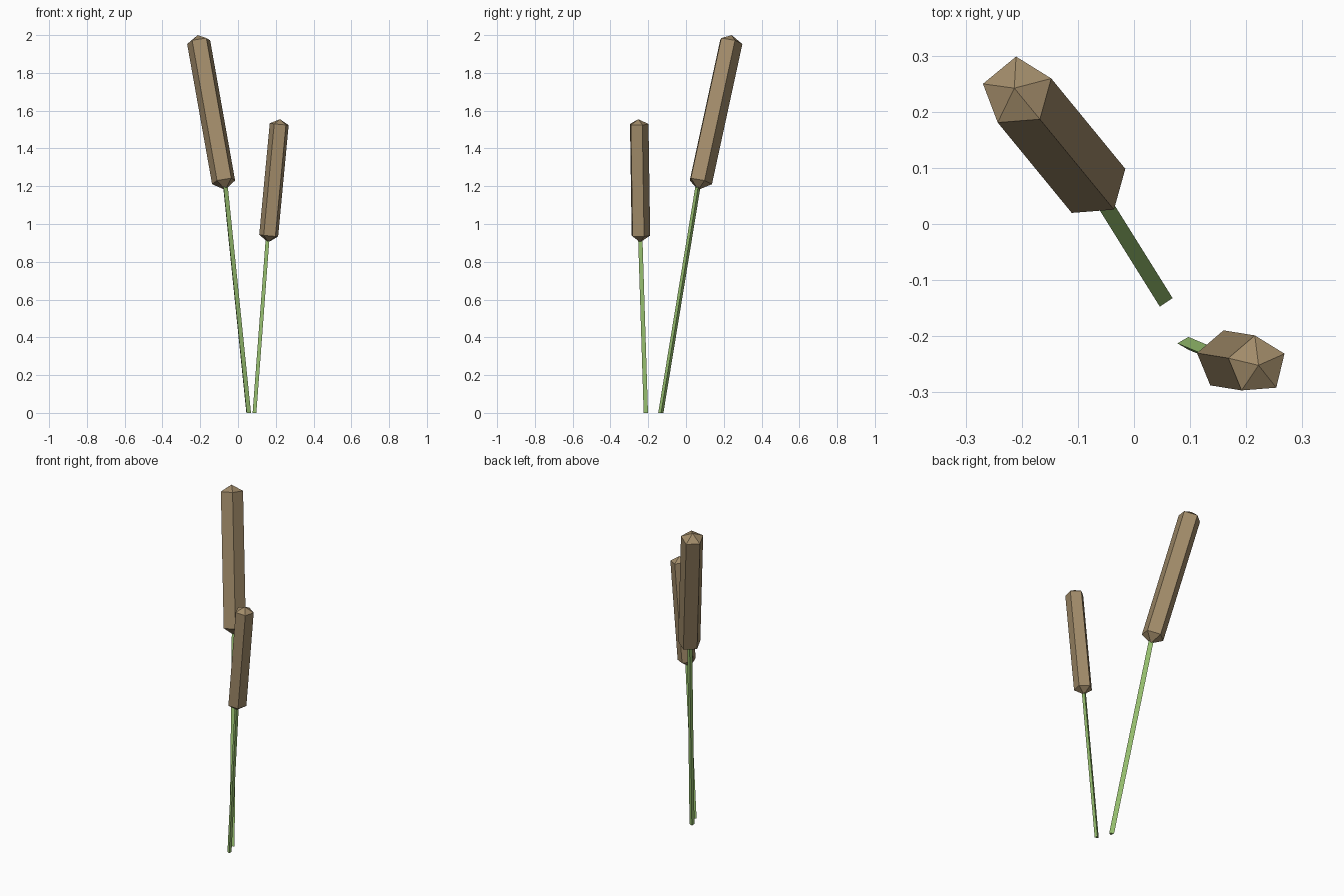
import bpy, bmesh, math
from mathutils import Vector

if "Cube" in bpy.data.objects:
    bpy.data.objects.remove(bpy.data.objects["Cube"])


def material(name, rgb):
    m = bpy.data.materials.new(name)
    m.diffuse_color = (*rgb, 1.0)
    m.use_nodes = True
    m.node_tree.nodes["Principled BSDF"].inputs["Base Color"].default_value = m.diffuse_color
    return m


BROWN = material("seed head brown", (0.361, 0.262, 0.144))
GREEN = material("stem green", (0.335, 0.565, 0.172))


def make_object(name, bm, mat):
    bmesh.ops.recalc_face_normals(bm, faces=bm.faces)
    me = bpy.data.meshes.new(name)
    bm.to_mesh(me)
    bm.free()
    me.materials.append(mat)
    ob = bpy.data.objects.new(name, me)
    bpy.context.collection.objects.link(ob)


def ring(bm, centre, axis, radius, sides, turn):
    """Regular polygon square to the axis, first corner at angle turn seen from above."""
    u = Vector((math.cos(turn), math.sin(turn), 0))
    u = (u - axis * u.dot(axis)).normalized()
    v = axis.cross(u)
    return [bm.verts.new(centre + radius * (u * math.cos(a) + v * math.sin(a)))
            for a in (math.tau * i / sides for i in range(sides))]


def bridge(bm, low, high):
    n = len(low)
    for i in range(n):
        j = (i + 1) % n
        bm.faces.new((low[i], low[j], high[j], high[i]))


def stem(name, base, top, radius, turn):
    # Three-sided straight stalk, foot cut level with the ground
    base, top = Vector(base), Vector(top)
    axis = (top - base).normalized()
    bm = bmesh.new()
    low = ring(bm, base, axis, radius, 3, turn)
    high = ring(bm, top, axis, radius, 3, turn)
    for v in low:
        v.co -= axis * (v.co.z / axis.z)
    bridge(bm, low, high)
    bm.faces.new(low[::-1])
    bm.faces.new(high)
    make_object(name, bm, GREEN)


def seed_head(name, low_c, high_c, radius, tip_low, tip_high, turn):
    # Five-sided cylinder with a shallow point at both ends
    low_c, high_c = Vector(low_c), Vector(high_c)
    axis = (high_c - low_c).normalized()
    bm = bmesh.new()
    low = ring(bm, low_c, axis, radius, 5, turn)
    high = ring(bm, high_c, axis, radius, 5, turn)
    bridge(bm, low, high)
    for loop, tip in ((low, low_c - axis * tip_low), (high, high_c + axis * tip_high)):
        apex = bm.verts.new(tip)
        for i in range(5):
            bm.faces.new((loop[i], loop[(i + 1) % 5], apex))
    make_object(name, bm, BROWN)


# Tall reed, leaning back and left
stem("tall_stem", (0.053, -0.133, 0), (-0.070, 0.064, 1.20), 0.0158, math.radians(3))
seed_head("tall_seed_head", (-0.0755, 0.074, 1.225), (-0.2075, 0.235, 1.967),
          0.065, 0.046, 0.034, math.radians(94.5))

# Short reed, leaning right
stem("short_stem", (0.0905, -0.2127, 0), (0.160, -0.242, 0.925), 0.0132, math.radians(180))
seed_head("short_seed_head", (0.1636, -0.2424, 0.938), (0.2194, -0.2514, 1.528),
          0.053, 0.035, 0.027, math.radians(94.5))
